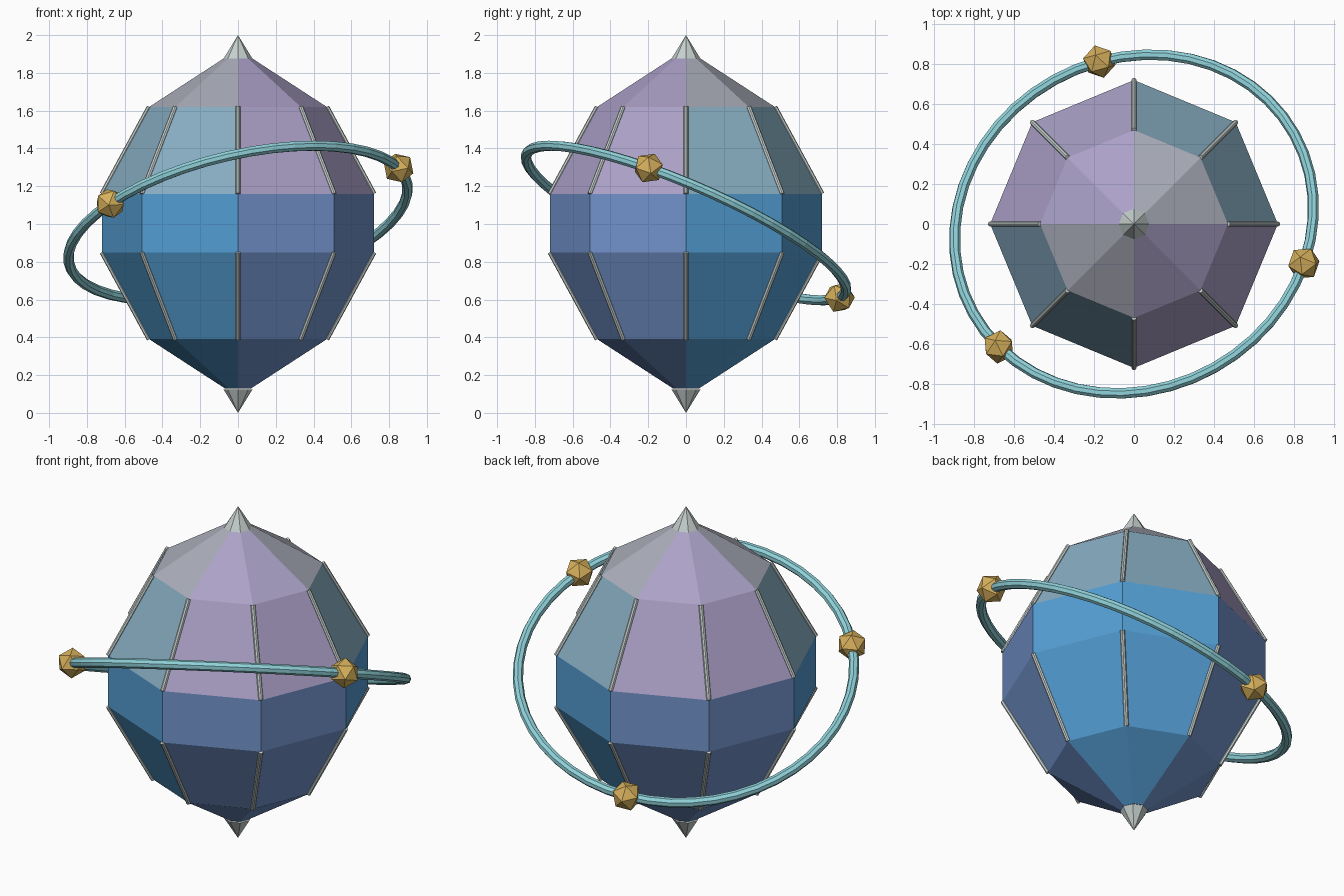
import bpy, bmesh, math
from mathutils import Vector, Matrix

cube = bpy.data.objects.get("Cube")
if cube:
    bpy.data.objects.remove(cube, do_unlink=True)


def linear(c):
    return c / 12.92 if c <= 0.04045 else ((c + 0.055) / 1.055) ** 2.4


def material(name, r, g, b):
    colour = (linear(r), linear(g), linear(b), 1)
    mat = bpy.data.materials.new(name)
    mat.use_nodes = True
    mat.diffuse_color = colour
    bsdf = mat.node_tree.nodes["Principled BSDF"]
    bsdf.inputs["Base Color"].default_value = colour
    bsdf.inputs["Roughness"].default_value = 0.6
    return mat


blue = material("blue", 0.33, 0.62, 0.83)
periwinkle = material("periwinkle", 0.45, 0.58, 0.80)
pale_teal = material("pale teal grey", 0.53, 0.68, 0.76)
purple = material("soft purple", 0.67, 0.63, 0.78)
grey = material("cool grey", 0.67, 0.68, 0.73)
silver = material("silver", 0.78, 0.82, 0.81)
cyan = material("cyan", 0.56, 0.82, 0.85)
gold = material("gold", 0.84, 0.69, 0.36)

SIDES = 8
MID = 1.0


def make_object(name, bm, mats):
    mesh = bpy.data.meshes.new(name)
    bmesh.ops.recalc_face_normals(bm, faces=bm.faces)
    bm.to_mesh(mesh)
    bm.free()
    for m in mats:
        mesh.materials.append(m)
    obj = bpy.data.objects.new(name, mesh)
    bpy.context.collection.objects.link(obj)
    return obj


def on_axis(radius, z, step):
    a = math.tau * step / SIDES
    return Vector((radius * math.cos(a), radius * math.sin(a), z))


# Faceted lantern body: an eight-sided lathe
profile = [(0.07, 0.13), (0.47, 0.39), (0.72, 0.85),
           (0.72, 1.16), (0.47, 1.62), (0.07, 1.88)]
bm = bmesh.new()
rings = [[bm.verts.new(on_axis(r, z, i)) for i in range(SIDES)] for r, z in profile]
for low, high in zip(rings, rings[1:]):
    for i in range(SIDES):
        j = (i + 1) % SIDES
        bm.faces.new((low[i], low[j], high[j], high[i]))
bm.faces.new(rings[0])
bm.faces.new(rings[-1])
# Opposite quadrants share colours, which change with height
for face in bm.faces:
    c = face.calc_center_median()
    same_sign = c.x * c.y > 0
    if c.z < 1.16:
        face.material_index = 0 if same_sign else 1
    elif same_sign:
        face.material_index = 2 if c.z < 1.62 else 4
    else:
        face.material_index = 3
make_object("body", bm, [blue, periwinkle, pale_teal, purple, grey])

# Pointed end caps
for name, base, tip in (("top_cap", 1.875, 2.0), ("bottom_cap", 0.125, 0.0)):
    bm = bmesh.new()
    rim = [bm.verts.new(on_axis(0.077, base, i)) for i in range(SIDES)]
    point = bm.verts.new((0, 0, tip))
    for i in range(SIDES):
        bm.faces.new((rim[i], rim[(i + 1) % SIDES], point))
    bm.faces.new(rim)
    make_object(name, bm, [silver])


# Slim ribs along the sloping edges
def rib(name, start, end, radius=0.013):
    bm = bmesh.new()
    axis = end - start
    place = Matrix.Translation((start + end) / 2) @ axis.to_track_quat("Z", "Y").to_matrix().to_4x4()
    bmesh.ops.create_cone(bm, cap_ends=True, segments=8, radius1=radius,
                          radius2=radius, depth=axis.length, matrix=place)
    make_object(name, bm, [silver])


for i in range(SIDES):
    rib(f"upper_rib_{i + 1}", on_axis(0.72, 1.16, i), on_axis(0.47, 1.62, i))
    rib(f"lower_rib_{i + 1}", on_axis(0.72, 0.85, i), on_axis(0.47, 0.39, i))

# Tilted orbit ring
RING_R, TUBE_R = 0.92, 0.028
normal = Vector((-0.242, 0.434, 1)).normalized()
tilt = Matrix.Translation((0, 0, MID + 0.005)) @ normal.to_track_quat("Z", "Y").to_matrix().to_4x4()
bpy.ops.mesh.primitive_torus_add(major_segments=48, minor_segments=8,
                                 major_radius=RING_R, minor_radius=TUBE_R)
ring = bpy.context.object
ring.name = "orbit_ring"
ring.data.transform(tilt)
ring.data.materials.append(cyan)

# Three gems evenly spaced around the ring
first = tilt.inverted() @ Vector((0.86, -0.2, 1.30))
start_angle = math.atan2(first.y, first.x)
for k in range(3):
    a = start_angle + k * math.tau / 3
    spot = Matrix.Translation((RING_R * math.cos(a), RING_R * math.sin(a), 0))
    bm = bmesh.new()
    bmesh.ops.create_icosphere(bm, subdivisions=1, radius=0.084,
                               matrix=tilt @ spot @ Matrix.Rotation(a, 4, "Z"))
    make_object(f"ring_gem_{k + 1}", bm, [gold])
